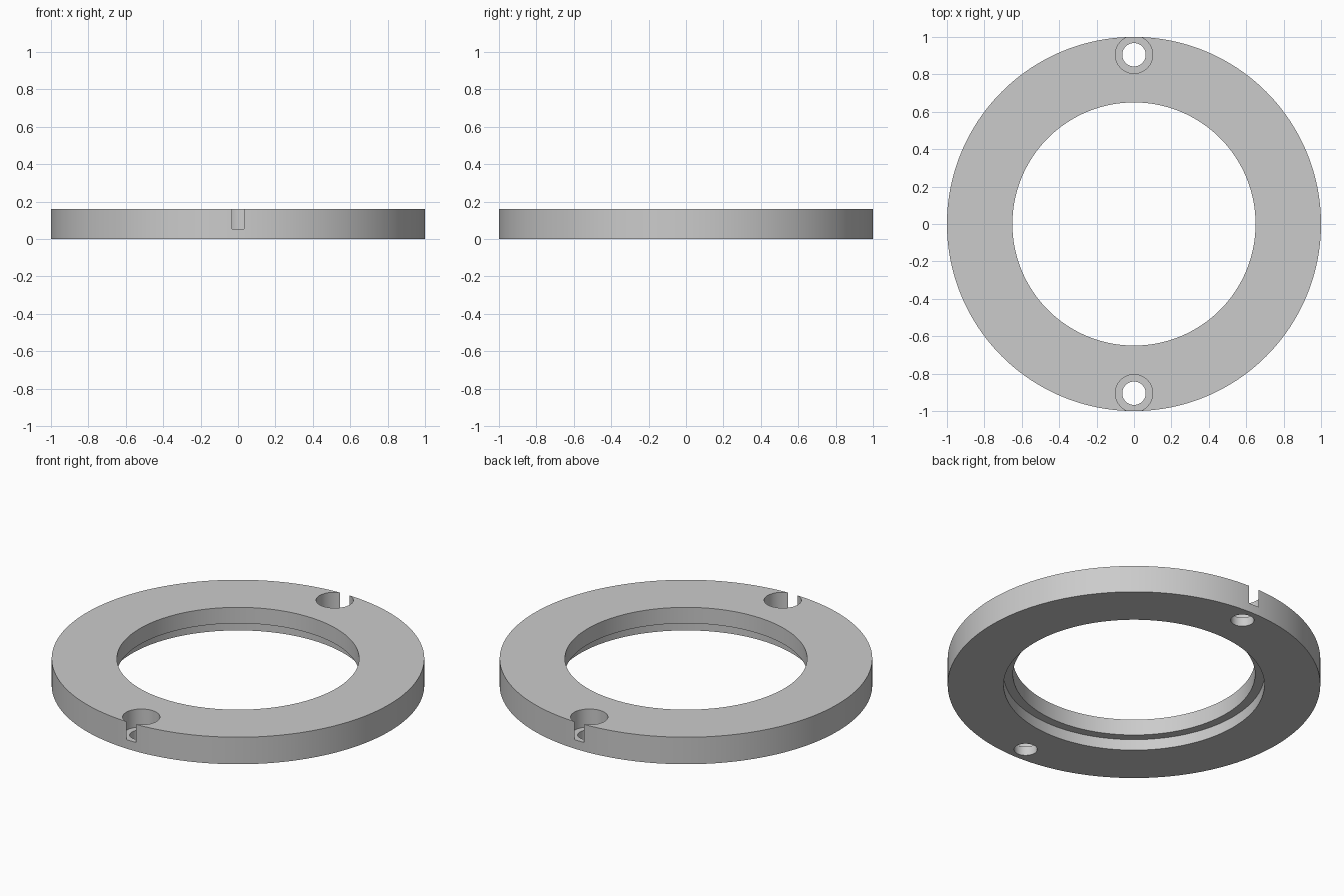
import bpy
import bmesh
import math

cube = bpy.data.objects.get("Cube")
if cube:
    bpy.data.objects.remove(cube, do_unlink=True)

SEGMENTS = 192
HEIGHT = 0.16
HOLE_Y = 0.905

grey = bpy.data.materials.new("plain grey")
grey.use_nodes = True
grey.diffuse_color = (0.6, 0.6, 0.6, 1)
grey.node_tree.nodes["Principled BSDF"].inputs["Base Color"].default_value = grey.diffuse_color


def make_object(name, bm):
    bmesh.ops.recalc_face_normals(bm, faces=bm.faces)
    mesh = bpy.data.meshes.new(name)
    bm.to_mesh(mesh)
    bm.free()
    mesh.materials.append(grey)
    obj = bpy.data.objects.new(name, mesh)
    bpy.context.collection.objects.link(obj)
    return obj


def lathe(name, profile):
    """Spin a closed (radius, z) profile around the z axis."""
    bm = bmesh.new()
    rings = []
    for i in range(SEGMENTS):
        a = math.tau * i / SEGMENTS
        rings.append([bm.verts.new((r * math.cos(a), r * math.sin(a), z)) for r, z in profile])
    for i, ring in enumerate(rings):
        following = rings[(i + 1) % SEGMENTS]
        for j in range(len(profile)):
            k = (j + 1) % len(profile)
            bm.faces.new((ring[j], following[j], following[k], ring[k]))
    return make_object(name, bm)


def cut_cylinder(target, name, radius, y, bottom, top):
    """Subtract an upright cylinder from the target."""
    bm = bmesh.new()
    bmesh.ops.create_cone(bm, cap_ends=True, segments=64, radius1=radius,
                          radius2=radius, depth=top - bottom)
    bmesh.ops.translate(bm, verts=bm.verts, vec=(0, y, (top + bottom) / 2))
    cutter = make_object(name, bm)
    cutter.hide_render = True
    mod = target.modifiers.new(name, "BOOLEAN")
    mod.operation = "DIFFERENCE"
    mod.solver = "EXACT"
    mod.object = cutter
    bpy.context.view_layer.objects.active = target
    bpy.ops.object.modifier_apply(modifier=mod.name)
    bpy.data.objects.remove(cutter, do_unlink=True)


# Ring with a wider recess in the underside of the bore
ring = lathe("flange_ring", [(1, 0), (1, HEIGHT), (0.65, HEIGHT),
                             (0.65, 0.065), (0.7, 0.065), (0.7, 0)])

# Counterbored screw holes, front and back, breaking through the rim
for side, label in ((-1, "front"), (1, "back")):
    cut_cylinder(ring, label + "_pocket", 0.1, side * HOLE_Y, 0.053, 0.3)
    cut_cylinder(ring, label + "_screw_hole", 0.0625, side * HOLE_Y, -0.1, 0.2)

# Smooth round walls with sharp rims
bpy.ops.object.select_all(action="DESELECT")
ring.select_set(True)
bpy.context.view_layer.objects.active = ring
bpy.ops.object.shade_smooth_by_angle(angle=math.radians(30))
